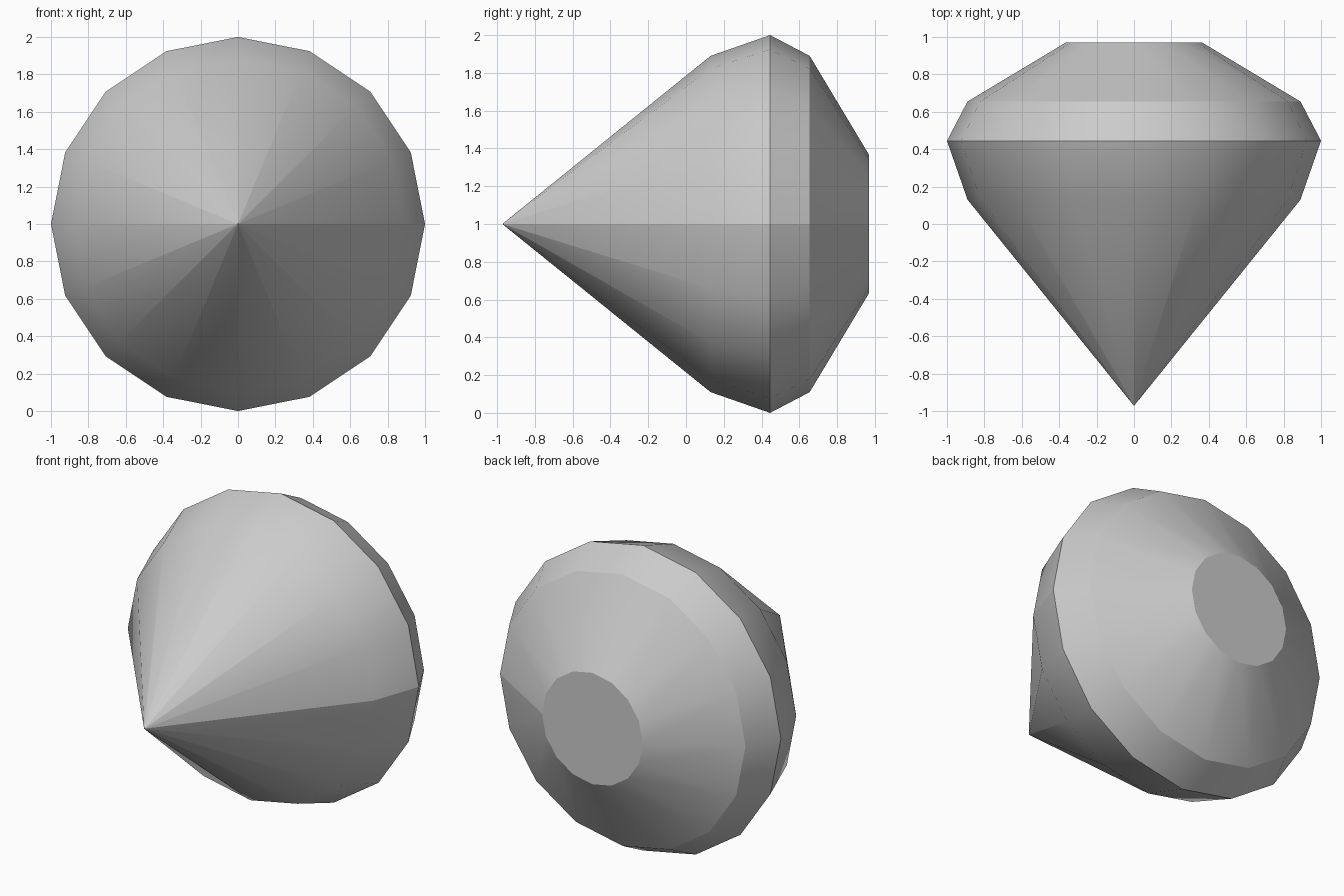
import bpy
import bmesh
from math import cos, sin, tau

if "Cube" in bpy.data.objects:
    bpy.data.objects.remove(bpy.data.objects["Cube"], do_unlink=True)

SIDES = 16
# (radius, y) from the pointed tip to the flat table
PROFILE = [(0.002, -0.97), (0.89, 0.13), (1.0, 0.445), (0.89, 0.655), (0.365, 0.97)]

# Plain grey
grey = bpy.data.materials.new("plain grey")
grey.use_nodes = True
colour = (0.6, 0.6, 0.6, 1)
grey.diffuse_color = colour
grey.node_tree.nodes["Principled BSDF"].inputs["Base Color"].default_value = colour

# Cut gem: rings around the y axis, bridged by quads and capped
bm = bmesh.new()
rings = [[bm.verts.new((r * cos(tau * i / SIDES), y, 1 + r * sin(tau * i / SIDES)))
          for i in range(SIDES)] for r, y in PROFILE]
for low, high in zip(rings, rings[1:]):
    for i in range(SIDES):
        j = (i + 1) % SIDES
        bm.faces.new((low[i], low[j], high[j], high[i]))
bm.faces.new(rings[0])
bm.faces.new(rings[-1])
bmesh.ops.recalc_face_normals(bm, faces=bm.faces)

# Hard seam along the left side
for low, high in zip(rings, rings[1:]):
    bm.edges.get((low[0], high[0])).smooth = False

mesh = bpy.data.meshes.new("gem")
bm.to_mesh(mesh)
bm.free()
mesh.materials.append(grey)
gem = bpy.data.objects.new("gem", mesh)
bpy.context.collection.objects.link(gem)

# Smooth around the sides, crisp at the girdle, crown and table
bpy.ops.object.select_all(action='DESELECT')
gem.select_set(True)
bpy.context.view_layer.objects.active = gem
bpy.ops.object.shade_smooth_by_angle(angle=0.52, keep_sharp_edges=True)
